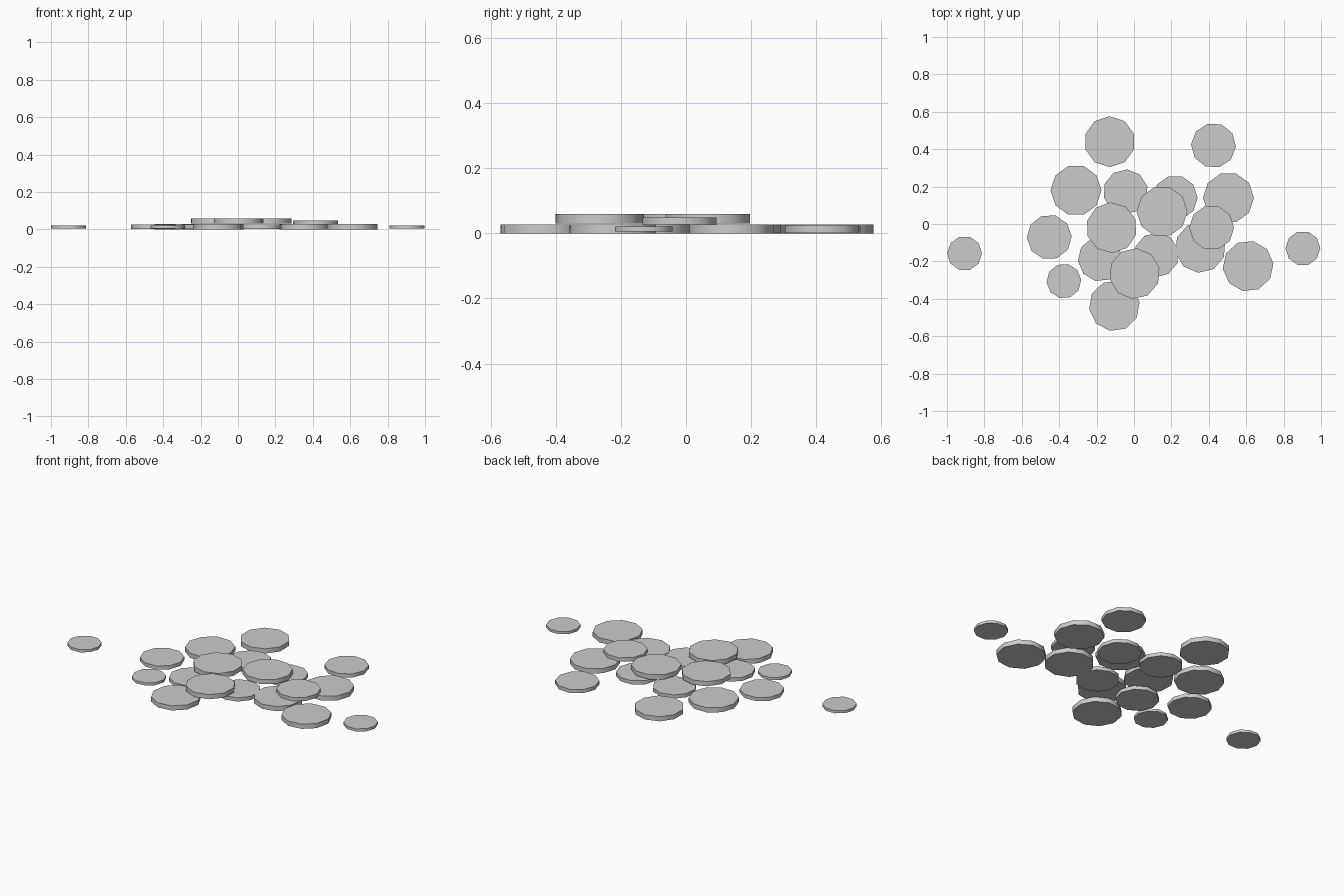
import bpy
from math import radians

cube = bpy.data.objects.get("Cube")
if cube:
    bpy.data.objects.remove(cube, do_unlink=True)

grey = bpy.data.materials.new("light grey")
grey.use_nodes = True
colour = (0.6, 0.6, 0.6, 1)
grey.diffuse_color = colour
grey.node_tree.nodes["Principled BSDF"].inputs["Base Color"].default_value = colour

# Radius and thickness of the three coin sizes
SIZES = {"large": (0.136, 0.028), "medium": (0.12, 0.022), "small": (0.093, 0.016)}


def coin(size, x, y, z, turn):
    """Ten-sided disc centred at height z, turned by some degrees."""
    radius, thickness = SIZES[size]
    bpy.ops.mesh.primitive_cylinder_add(vertices=10, radius=radius, depth=thickness,
                                        location=(x, y, z),
                                        rotation=(0, 0, radians(turn + 18)))
    obj = bpy.context.object
    obj.name = size + "_coin"
    obj.data.materials.append(grey)
    bpy.ops.object.shade_smooth_by_angle(angle=radians(40))


# Coins lying on the ground
ground = [
    ("large", -0.13, 0.44, 18), ("large", -0.31, 0.18, 0), ("large", 0.505, 0.14, 0),
    ("large", 0.61, -0.225, 6), ("large", -0.105, -0.437, 8), ("large", 0.355, -0.125, 13),
    ("medium", 0.425, 0.42, 33), ("medium", -0.045, 0.172, 14), ("medium", 0.22, 0.14, 0),
    ("medium", -0.453, -0.07, 2), ("medium", -0.18, -0.187, 5), ("medium", 0.12, -0.165, 14),
    ("small", -0.906, -0.157, 0), ("small", 0.903, -0.13, 0), ("small", -0.375, -0.305, 4),
]
for size, x, y, turn in ground:
    coin(size, x, y, 0.014, turn)

# Coins resting on top of the pile
coin("large", -0.12, -0.02, 0.045, 20)
coin("large", 0.15, 0.067, 0.045, 0)
coin("large", 0.003, -0.265, 0.045, 13)
coin("medium", 0.415, -0.02, 0.038, 0)
